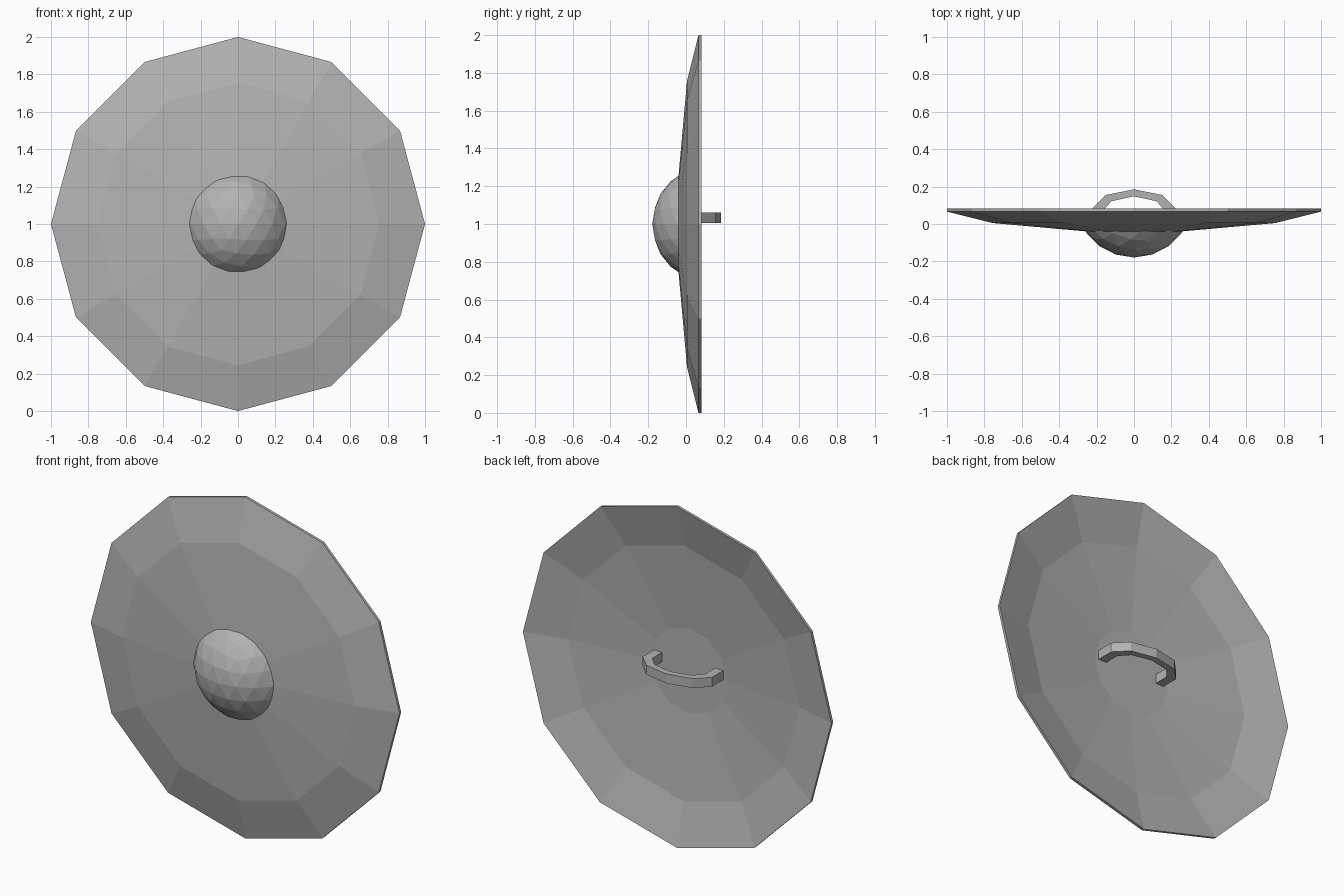
import bpy, bmesh
from math import cos, sin, pi
from mathutils import Vector

cube = bpy.data.objects.get("Cube")
if cube:
    bpy.data.objects.remove(cube, do_unlink=True)

SIDES = 12
MID_Z = 1.0

grey = bpy.data.materials.new("plain_grey")
grey.use_nodes = True
grey.diffuse_color = (0.45, 0.45, 0.45, 1)
grey.node_tree.nodes["Principled BSDF"].inputs["Base Color"].default_value = (0.45, 0.45, 0.45, 1)


def finish(bm, name):
    """Turn a bmesh into a flat-shaded grey object."""
    bmesh.ops.recalc_face_normals(bm, faces=bm.faces)
    mesh = bpy.data.meshes.new(name)
    bm.to_mesh(mesh)
    bm.free()
    mesh.materials.append(grey)
    obj = bpy.data.objects.new(name, mesh)
    bpy.context.collection.objects.link(obj)
    return obj


# Shield dish: (radius, y) profile from front centre round the rim to back centre
profile = [(0.25, -0.04), (0.755, 0.005), (1.0, 0.066),
           (1.0, 0.082), (0.75, 0.021), (0.25, -0.024)]
bm = bmesh.new()
rings = []
for r, y in profile:
    angles = [2 * pi * i / SIDES for i in range(SIDES)]
    rings.append([bm.verts.new((r * cos(a), y, MID_Z + r * sin(a))) for a in angles])
for a, b in zip(rings, rings[1:]):
    for i in range(SIDES):
        j = (i + 1) % SIDES
        bm.faces.new((a[i], a[j], b[j], b[i]))
bm.faces.new(rings[0])
bm.faces.new(rings[-1])
finish(bm, "shield_dish")

# Faceted boss: cap sliced from an icosphere
bm = bmesh.new()
bmesh.ops.create_icosphere(bm, subdivisions=3, radius=0.313)
bmesh.ops.translate(bm, verts=bm.verts, vec=(0, 0.134, MID_Z))
bmesh.ops.bisect_plane(bm, geom=bm.verts[:] + bm.edges[:] + bm.faces[:],
                       plane_co=(0, -0.038, 0), plane_no=(0, 1, 0), clear_outer=True)
finish(bm, "centre_boss")

# Hand grip: bent bar, outer and inner (x, y) outlines mirrored across x
outer = [(0.225, -0.03), (0.225, 0.08), (0.15, 0.155), (0, 0.185)]
inner = [(0.172, -0.03), (0.172, 0.065), (0.12, 0.122), (0, 0.148)]


def mirrored(half):
    return half + [(-x, y) for x, y in reversed(half[:-1])]


bm = bmesh.new()
sections = []
for (ox, oy), (ix, iy) in zip(mirrored(outer), mirrored(inner)):
    corners = [(ox, oy, 1.005), (ox, oy, 1.06), (ix, iy, 1.06), (ix, iy, 1.005)]
    sections.append([bm.verts.new(Vector(c)) for c in corners])
for a, b in zip(sections, sections[1:]):
    for i in range(4):
        j = (i + 1) % 4
        bm.faces.new((a[i], a[j], b[j], b[i]))
bm.faces.new(sections[0])
bm.faces.new(sections[-1])
finish(bm, "hand_grip")
